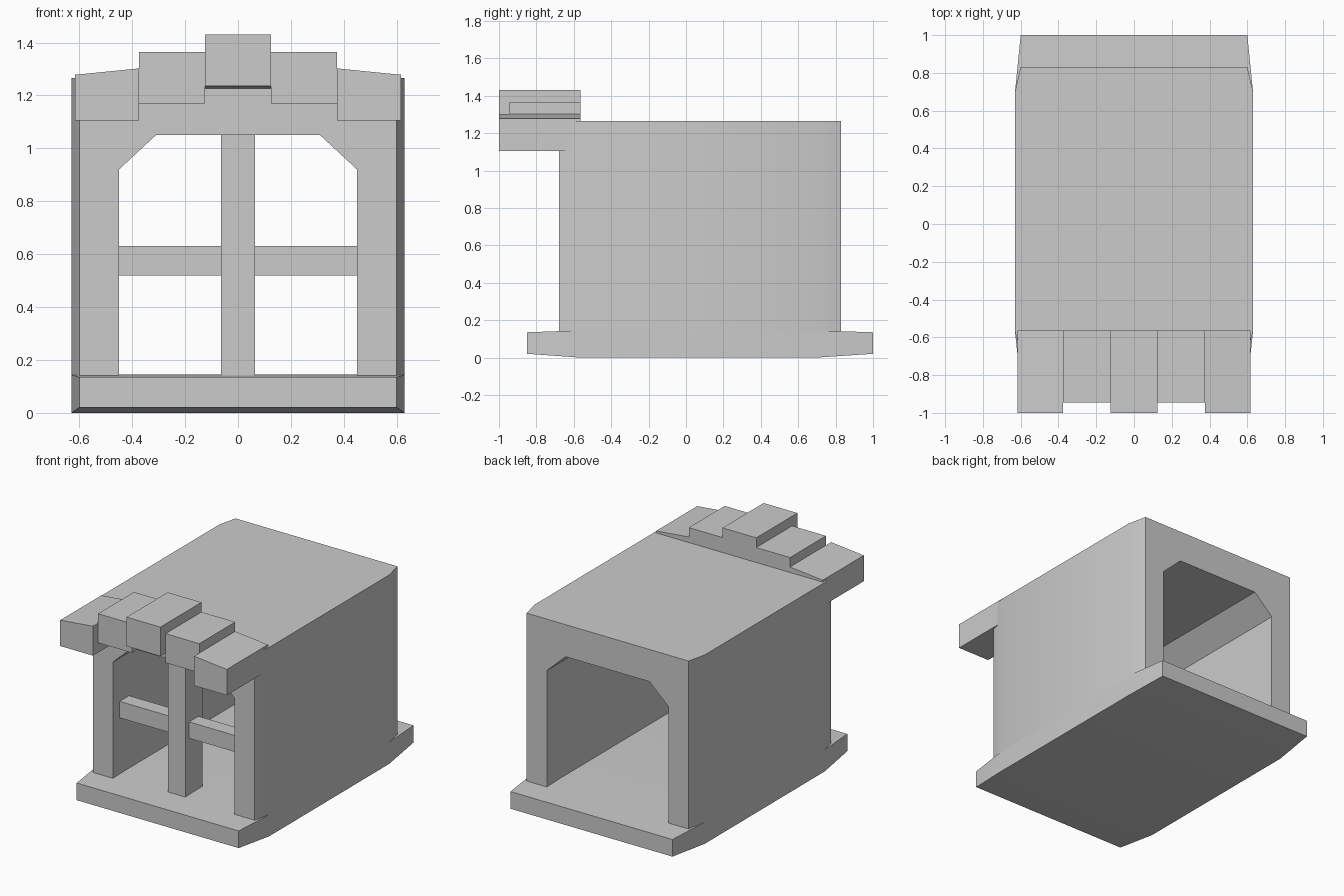
import bpy
import bmesh
import math

cube = bpy.data.objects.get("Cube")
if cube:
    bpy.data.objects.remove(cube, do_unlink=True)

# Single stone grey material
GREY = (0.6, 0.6, 0.6, 1.0)
stone = bpy.data.materials.new("stone grey")
stone.use_nodes = True
stone.diffuse_color = GREY
stone.node_tree.nodes["Principled BSDF"].inputs["Base Color"].default_value = GREY


def loft(name, sections, smooth=False):
    """Join matching (x, z) outlines placed at successive y positions."""
    bm = bmesh.new()
    rings = [[bm.verts.new((x, y, z)) for x, z in outline] for y, outline in sections]
    n = len(rings[0])
    for a, b in zip(rings, rings[1:]):
        for i in range(n):
            j = (i + 1) % n
            bm.faces.new((a[i], a[j], b[j], b[i]))
    bm.faces.new(rings[0])
    bm.faces.new(rings[-1])
    bmesh.ops.recalc_face_normals(bm, faces=bm.faces)
    mesh = bpy.data.meshes.new(name)
    bm.to_mesh(mesh)
    bm.free()
    mesh.materials.append(stone)
    obj = bpy.data.objects.new(name, mesh)
    bpy.context.collection.objects.link(obj)
    if smooth:
        bpy.ops.object.select_all(action="DESELECT")
        obj.select_set(True)
        bpy.context.view_layer.objects.active = obj
        bpy.ops.object.shade_smooth_by_angle(angle=math.radians(30))
    return obj


def rect(x0, x1, z0, z1):
    return [(x0, z0), (x1, z0), (x1, z1), (x0, z1)]


def box(name, x0, x1, y0, y1, z0, z1):
    return loft(name, [(y0, rect(x0, x1, z0, z1)), (y1, rect(x0, x1, z0, z1))])


WIDE, NARROW = 0.63, 0.6
FLOOR = 0.145

# Floor slab, thinner and narrower towards both ends
end = rect(-NARROW, NARROW, 0.02, 0.135)
middle = rect(-WIDE, WIDE, 0, FLOOR)
loft("floor_slab", [(-0.85, end), (-0.57, middle), (0.7, middle), (1.0, end)], True)


# Tunnel shell: walls and roof around an opening with cut corners
def arch(w):
    half = [(w, 1.265), (w, 0.13), (0.45, 0.13), (0.45, 0.92), (0.31, 1.05)]
    return half + [(-x, z) for x, z in reversed(half)]


loft("tunnel_shell", [(-0.68, arch(NARROW)), (-0.57, arch(WIDE)),
                      (0.7, arch(WIDE)), (0.83, arch(NARROW))], True)

# Front window frame
box("centre_post", -0.065, 0.065, -0.65, -0.47, 0.13, 1.06)

# Stepped blocks over the front opening
BACK = -0.565
loft("keystone", [(-1.0, rect(-0.125, 0.125, 1.235, 1.43)),
                  (BACK, rect(-0.125, 0.125, 1.22, 1.43))])

for side, s in (("left", 1), ("right", -1)):
    box(side + "_crossbar", s * 0.06, s * 0.455, -0.61, -0.51, 0.52, 0.63)
    box(side + "_inner_block", s * 0.125, s * 0.375, -0.945, BACK, 1.17, 1.365)
    outline = [(s * 0.375, 1.105), (s * 0.617, 1.105), (s * 0.617, 1.278), (s * 0.375, 1.302)]
    loft(side + "_outer_block", [(-1.0, outline), (BACK, outline)])
